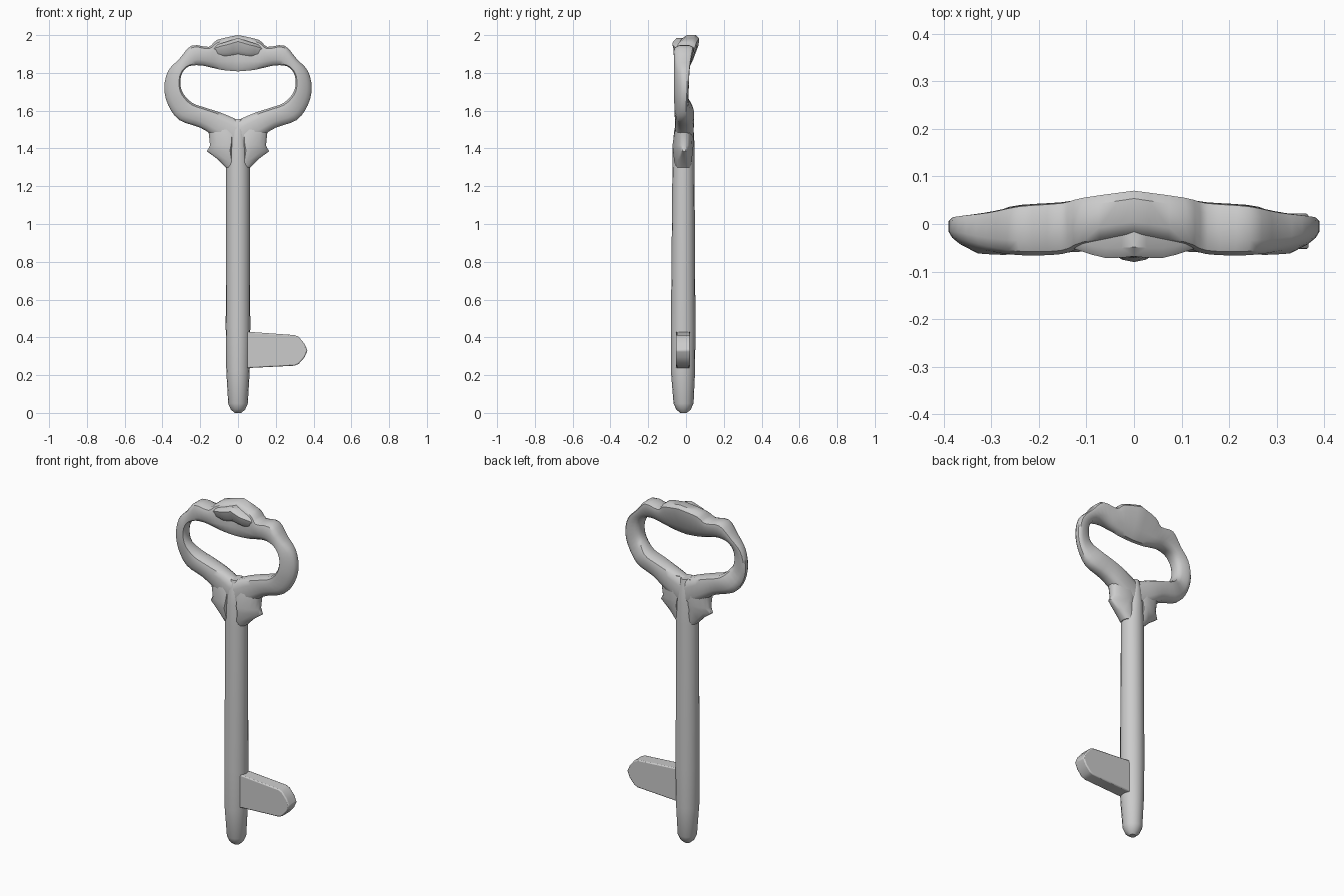
import bpy, bmesh, math


def finish(name, bm, mirror=False, angle=40):
    bmesh.ops.recalc_face_normals(bm, faces=bm.faces)
    me = bpy.data.meshes.new(name)
    bm.to_mesh(me)
    bm.free()
    ob = bpy.data.objects.new(name, me)
    bpy.context.collection.objects.link(ob)
    if mirror:
        mod = ob.modifiers.new("mirror", 'MIRROR')
        mod.use_axis[0] = True
        mod.use_clip = True
    bpy.ops.object.select_all(action='DESELECT')
    ob.select_set(True)
    bpy.context.view_layer.objects.active = ob
    bpy.ops.object.shade_smooth_by_angle(angle=math.radians(angle))
    return ob


def skin(bm, rings, caps=True):
    loops = [[bm.verts.new(p) for p in r] for r in rings]
    n = len(loops[0])
    for a, b in zip(loops, loops[1:]):
        for i in range(n):
            bm.faces.new((a[i], a[(i + 1) % n], b[(i + 1) % n], b[i]))
    if caps:
        bm.faces.new(loops[0])
        bm.faces.new(loops[-1])


def smooth_stations(st, steps):
    # Catmull-Rom interpolation through the stations
    out = []
    for i in range(len(st) - 1):
        p = [st[max(i - 1, 0)], st[i], st[i + 1], st[min(i + 2, len(st) - 1)]]
        for k in range(steps):
            t = k / steps
            out.append([0.5 * (2 * b + (c - a) * t + (2 * a - 5 * b + 4 * c - d) * t * t
                               + (3 * b - a - 3 * c + d) * t ** 3) for a, b, c, d in zip(*p)])
    out.append(st[-1])
    return out


def section(s, n=12, power=0.65):
    # Rounded section between an inner and outer edge, each with its own depth range
    xi, zi, xo, zo, fi, bi, fo, bo = s
    ring = []
    for k in range(n):
        a = 2 * math.pi * (k + 0.5) / n
        c, d = math.cos(a), math.sin(a)
        top = math.cos(math.pi / n) ** power
        u = 0.5 + 0.5 * math.copysign(abs(c) ** power, c) / top
        v = 0.5 + 0.5 * math.copysign(abs(d) ** power, d)
        f, b = fi + (fo - fi) * u, bi + (bo - bi) * u
        ring.append((xi + (xo - xi) * u, f + (b - f) * v, zi + (zo - zi) * u))
    return ring


# Bow: inner x,z / outer x,z / inner front,back / outer front,back
bow = [
    (0.00, 1.550, 0.000, 1.380, -0.060, 0.035, -0.060, 0.035),
    (0.08, 1.585, 0.120, 1.460, -0.060, 0.045, -0.055, 0.040),
    (0.17, 1.615, 0.200, 1.510, -0.068, 0.050, -0.050, 0.030),
    (0.24, 1.640, 0.310, 1.550, -0.070, 0.045, -0.045, 0.020),
    (0.29, 1.690, 0.370, 1.630, -0.075, 0.010, -0.035, 0.015),
    (0.305, 1.745, 0.390, 1.720, -0.075, 0.005, -0.030, 0.020),
    (0.295, 1.800, 0.370, 1.810, -0.075, 0.005, -0.035, 0.025),
    (0.26, 1.835, 0.310, 1.875, -0.070, 0.010, -0.055, 0.035),
    (0.20, 1.840, 0.245, 1.945, -0.060, 0.015, -0.070, 0.052),
    (0.14, 1.828, 0.155, 1.938, -0.050, 0.015, -0.070, 0.060),
    (0.08, 1.815, 0.110, 1.975, -0.045, 0.015, -0.050, 0.072),
    (0.00, 1.808, 0.000, 2.000, -0.040, 0.015, -0.030, 0.088),
]
bm = bmesh.new()
rings = [section(s) for s in smooth_stations(bow, 3)]
for r in (rings[0], rings[-1]):
    r[:] = [(0.0, y, z) for x, y, z in r]
skin(bm, rings, caps=False)
finish("bow", bm, mirror=True)

# Small ruffle along the front of the crest
bm = bmesh.new()
ruffle = [
    (0.00, 1.90, 0.00, 1.985, -0.055, 0.00, -0.075, 0.04),
    (0.06, 1.89, 0.06, 1.965, -0.060, 0.00, -0.078, 0.04),
    (0.11, 1.89, 0.12, 1.945, -0.045, 0.00, -0.060, 0.03),
    (0.15, 1.88, 0.16, 1.910, -0.040, 0.00, -0.045, 0.02),
]
skin(bm, [section(s, 8) for s in smooth_stations(ruffle, 2)], caps=False)
finish("crest_ruffle", bm, mirror=True)

# Neck leaves: flare away from the shaft, ending in a pointed curl
leaf = [
    (0.025, 1.300, 0.066, 1.300, -0.060, 0.030, -0.040, 0.015),
    (0.025, 1.325, 0.110, 1.345, -0.075, 0.040, -0.035, 0.010),
    (0.030, 1.390, 0.165, 1.385, -0.088, 0.050, -0.025, 0.005),
    (0.025, 1.420, 0.148, 1.415, -0.086, 0.050, -0.040, 0.020),
    (0.020, 1.470, 0.155, 1.480, -0.072, 0.046, -0.045, 0.025),
    (0.020, 1.530, 0.160, 1.530, -0.055, 0.040, -0.045, 0.030),
    (0.025, 1.560, 0.140, 1.570, -0.040, 0.030, -0.040, 0.030),
]
bm = bmesh.new()
skin(bm, [section(s) for s in leaf])
finish("neck_leaves", bm, mirror=True)

# Shaft: z, half width, front, back
bm = bmesh.new()
shaft = [(0.0, 0.018, -0.030, 0.005), (0.018, 0.038, -0.052, 0.025),
         (0.05, 0.052, -0.066, 0.040), (0.22, 0.062, -0.080, 0.048),
         (0.45, 0.065, -0.080, 0.050), (1.30, 0.063, -0.072, 0.045),
         (1.42, 0.055, -0.070, 0.045), (1.50, 0.042, -0.062, 0.040),
         (1.555, 0.030, -0.045, 0.030)]
rings = []
for z, w, f, b in shaft:
    rings.append([(w * math.cos(a), (f + b) / 2 + (b - f) / 2 * math.sin(a), z)
                  for a in [2 * math.pi * k / 16 for k in range(16)]])
skin(bm, rings)
finish("shaft", bm)

# Bit: flat tongue with a rounded end
outline = [(0.02, 0.432), (0.30, 0.412), (0.322, 0.402), (0.352, 0.366), (0.368, 0.33),
           (0.352, 0.294), (0.322, 0.260), (0.30, 0.250), (0.02, 0.236)]
bm = bmesh.new()
skin(bm, [[(x, y, z) for x, z in outline] for y in (-0.053, 0.022)])
bit = finish("bit", bm, angle=35)
bev = bit.modifiers.new("bevel", 'BEVEL')
bev.width = 0.006
bev.segments = 2
